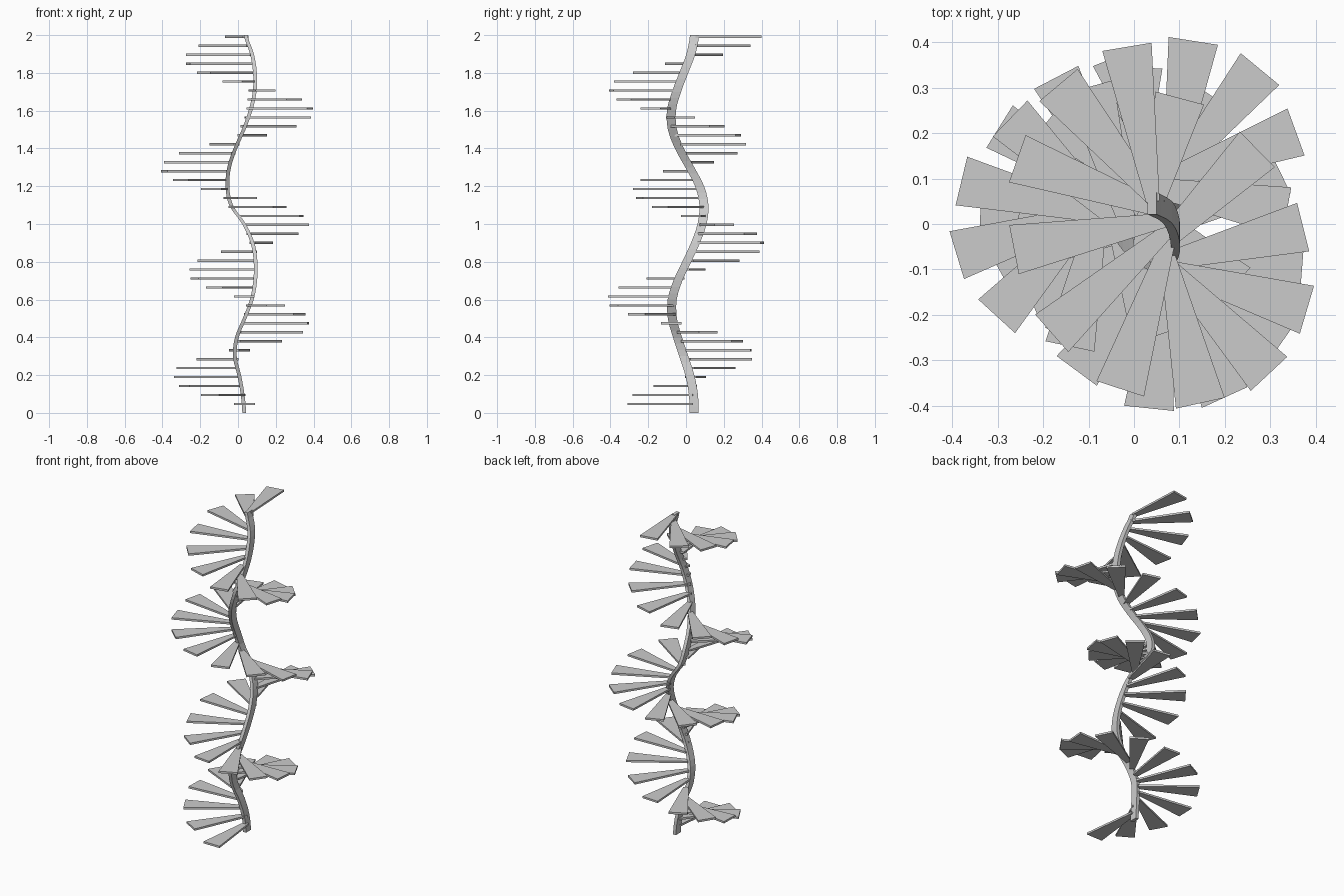
import bpy, bmesh, math

if "Cube" in bpy.data.objects:
    bpy.data.objects.remove(bpy.data.objects["Cube"])

# Wavy spine path, one (x, y) per 0.1 of height
PATH = [(.033, .043), (.024, .039), (.006, .02), (-.017, -.012),
        (-.006, -.045), (.035, -.072), (.073, -.073), (.091, -.043),
        (.093, .004), (.077, .05), (.032, .085), (-.037, .095),
        (-.056, .072), (-.047, .02), (-.014, -.035), (.03, -.072),
        (.066, -.077), (.088, -.05), (.09, -.012), (.074, .026),
        (.04, .045)]
# Small drift of the treads off the spine, one (x, y) per 0.2 of height
DRIFT = [(.005, -.012), (0, .02), (.008, .02), (-.008, .008), (0, .02), (-.003, 0),
         (-.014, -.008), (0, .015), (-.02, -.015), (-.012, 0), (0, .005)]


def sample(pts, step, z):
    """Smooth (Catmull-Rom) value of an evenly spaced path at height z."""
    n = len(pts) - 1
    i = min(int(z / step), n - 1)
    t = z / step - i
    a, b, c, d = (pts[min(max(k, 0), n)] for k in (i - 1, i, i + 1, i + 2))
    return [.5 * (2 * b[k] + (c[k] - a[k]) * t
                  + (2 * a[k] - 5 * b[k] + 4 * c[k] - d[k]) * t ** 2
                  + (3 * b[k] - a[k] - 3 * c[k] + d[k]) * t ** 3) for k in (0, 1)]


def loft(name, rings):
    """Closed solid through a list of equal-sized rings."""
    bm = bmesh.new()
    vs = [[bm.verts.new(p) for p in ring] for ring in rings]
    n = len(vs[0])
    for lo, hi in zip(vs, vs[1:]):
        for j in range(n):
            bm.faces.new((lo[j], lo[(j + 1) % n], hi[(j + 1) % n], hi[j]))
    bm.faces.new(vs[0][::-1])
    bm.faces.new(vs[-1])
    bmesh.ops.recalc_face_normals(bm, faces=bm.faces)
    me = bpy.data.meshes.new(name)
    bm.to_mesh(me)
    bm.free()
    ob = bpy.data.objects.new(name, me)
    bpy.context.collection.objects.link(ob)


# Ribbon-like central spine
W, D = .010, .024
rings = []
for i in range(61):
    z = 2 * i / 60
    x, y = sample(PATH, .1, z)
    rings.append([(x + sx * W, y + sy * D, z)
                  for sx, sy in ((-1, -1), (1, -1), (1, 1), (-1, 1))])
loft("spine", rings)

# Wedge treads winding clockwise up the spine
STEPS, LENGTH, INNER, OUTER, THICK = 42, .346, .015, .055, .012
for k in range(STEPS):
    z = .0475 + k * (1.991 - .0475) / (STEPS - 1)
    x, y = (p + q for p, q in zip(sample(PATH, .1, z), sample(DRIFT, .2, z)))
    a = math.radians(-90 - 30.5 * k)
    c, s = math.cos(a), math.sin(a)
    outline = ((0, -INNER), (LENGTH, -OUTER), (LENGTH, OUTER), (0, INNER))
    loft(f"tread_{k + 1:02d}",
         [[(x + r * c - w * s, y + r * s + w * c, z + h) for r, w in outline]
          for h in (-THICK / 2, THICK / 2)])
